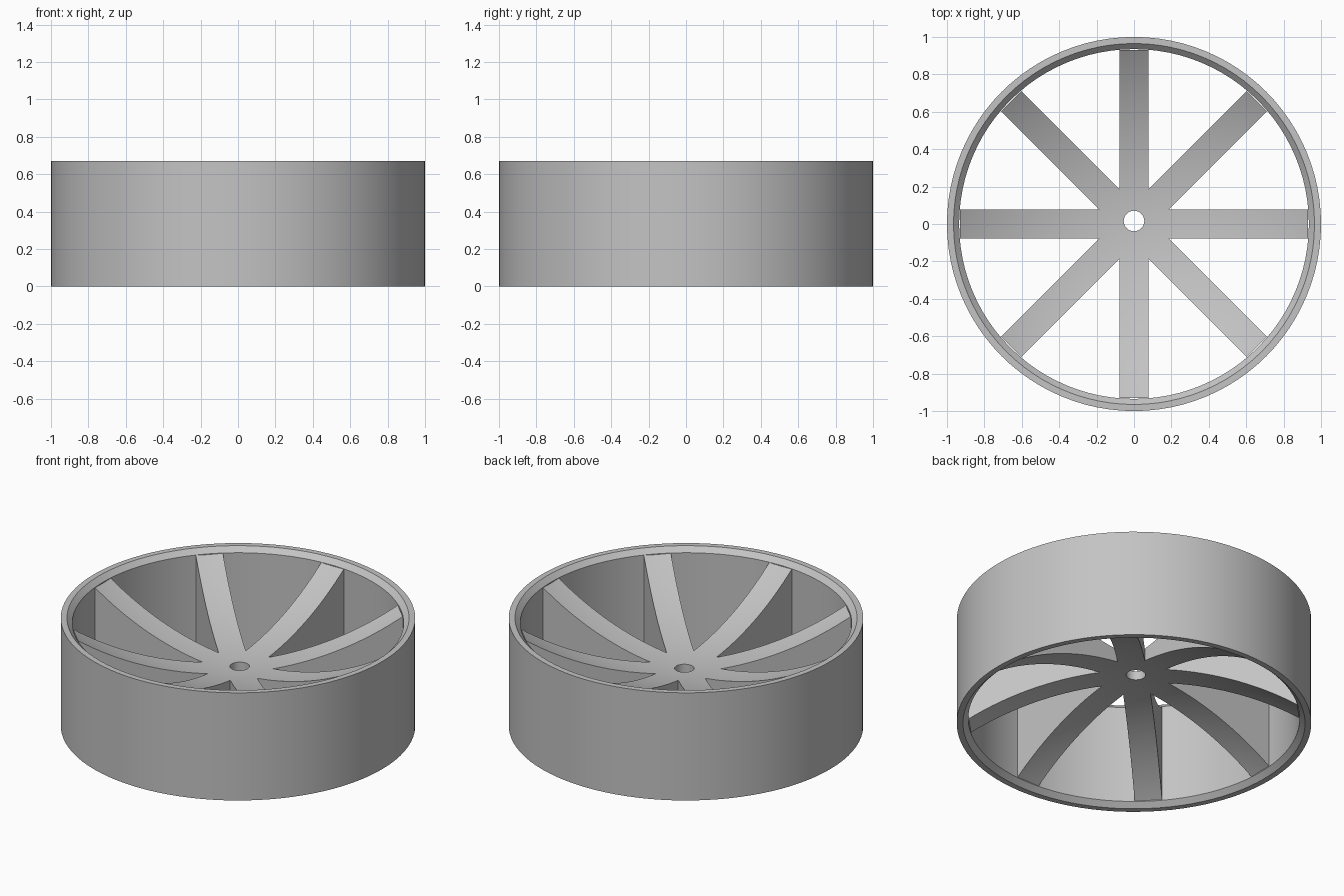
import bpy, bmesh, math
from mathutils import Matrix

HEIGHT = 0.67
MID = HEIGHT / 2
SPOKES = 8
HALF_WIDTH = 0.0775
SPOKE_END = 0.93

cube = bpy.data.objects.get("Cube")
if cube:
    bpy.data.objects.remove(cube, do_unlink=True)

grey = bpy.data.materials.new("plain grey")
grey.use_nodes = True
colour = (0.55, 0.55, 0.55, 1)
grey.diffuse_color = colour
grey.node_tree.nodes["Principled BSDF"].inputs["Base Color"].default_value = colour


def make_object(name, bm):
    bmesh.ops.recalc_face_normals(bm, faces=bm.faces)
    mesh = bpy.data.meshes.new(name)
    bm.to_mesh(mesh)
    bm.free()
    mesh.materials.append(grey)
    obj = bpy.data.objects.new(name, mesh)
    bpy.context.collection.objects.link(obj)
    return obj


def lathe(name, profile, steps, closed):
    """Spin an (r, z) profile around the z axis."""
    bm = bmesh.new()
    verts = [bm.verts.new((r, 0, z)) for r, z in profile]
    edges = [bm.edges.new(pair) for pair in zip(verts, verts[1:])]
    if closed:
        edges.append(bm.edges.new((verts[-1], verts[0])))
    bmesh.ops.spin(bm, geom=verts + edges, axis=(0, 0, 1), cent=(0, 0, 0),
                   angle=math.tau, steps=steps)
    bmesh.ops.remove_doubles(bm, verts=bm.verts, dist=0.0001)
    return make_object(name, bm)


def smooth(obj):
    bpy.ops.object.select_all(action='DESELECT')
    obj.select_set(True)
    bpy.context.view_layer.objects.active = obj
    bpy.ops.object.shade_smooth_by_angle(angle=math.radians(25))


def cut(obj, tool, operation):
    mod = obj.modifiers.new(operation.title(), 'BOOLEAN')
    mod.operation = operation
    mod.solver = 'EXACT'
    mod.object = tool
    bpy.context.view_layer.objects.active = obj
    bpy.ops.object.modifier_apply(modifier=mod.name)
    bpy.data.objects.remove(tool, do_unlink=True)


# Rim with chamfered inner edges
chamfer = 0.03
inner, lip = 0.935, 0.965
rim = lathe("rim", [(1, 0), (1, HEIGHT), (lip, HEIGHT), (inner, HEIGHT - chamfer),
                    (inner, chamfer), (lip, 0)], 96, True)
smooth(rim)

# Dished disc, thin at the centre and deep at the edge
edge_r, hub_half, sag = 1.0, 0.027, 0.275
arc_r = (SPOKE_END ** 2 + sag ** 2) / (2 * sag)
dish = []
for i in range(21):
    r = edge_r * i / 20
    dish.append((r, hub_half + arc_r - math.sqrt(arc_r ** 2 - r ** 2)))
profile = [(r, MID - h) for r, h in dish] + [(r, MID + h) for r, h in reversed(dish)]
spokes = lathe("spokes", profile, 96, False)

# Star outline trims the disc into straight spokes
bm = bmesh.new()
notch = HALF_WIDTH / math.sin(math.pi / SPOKES)
outline = []
for i in range(SPOKES):
    turn = Matrix.Rotation(math.tau * i / SPOKES, 3, 'Z')
    half = math.pi / SPOKES
    for x, y in ((SPOKE_END, -HALF_WIDTH), (SPOKE_END, HALF_WIDTH),
                 (notch * math.cos(half), notch * math.sin(half))):
        p = turn @ Matrix.Translation((x, y, -0.2)).translation
        outline.append(bm.verts.new(p))
star = bm.faces.new(outline)
top = bmesh.ops.extrude_face_region(bm, geom=[star])["geom"]
bmesh.ops.translate(bm, vec=(0, 0, HEIGHT + 0.4),
                    verts=[v for v in top if isinstance(v, bmesh.types.BMVert)])
cut(spokes, make_object("star_cutter", bm), 'INTERSECT')

# Axle hole
bm = bmesh.new()
bmesh.ops.create_cone(bm, cap_ends=True, segments=32, radius1=0.055, radius2=0.055,
                      depth=1, matrix=Matrix.Translation((0, 0.016, MID)))
cut(spokes, make_object("hole_cutter", bm), 'DIFFERENCE')
smooth(spokes)
